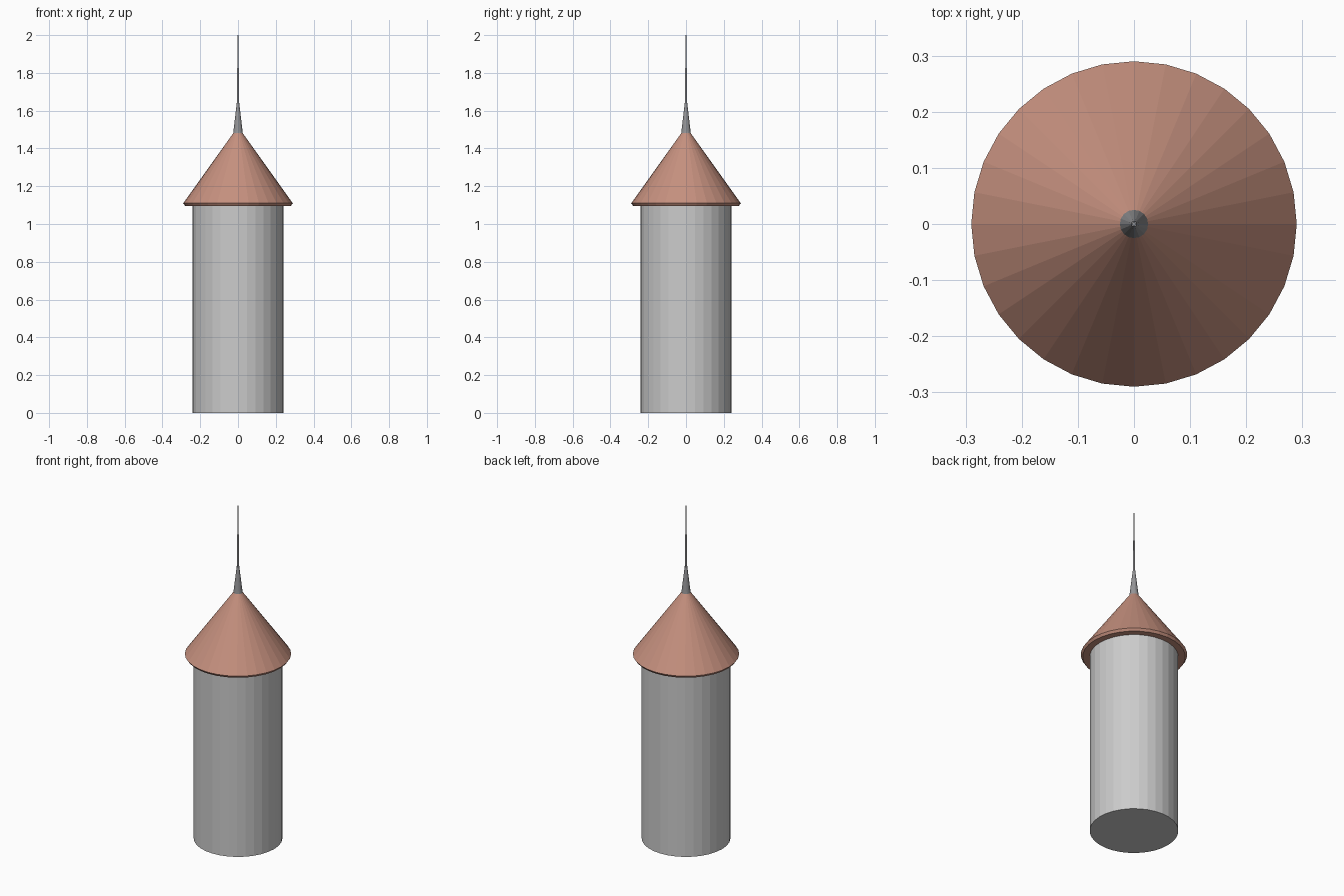
import bpy, bmesh
from math import cos, sin, pi

if "Cube" in bpy.data.objects:
    bpy.data.objects.remove(bpy.data.objects["Cube"])


def material(name, rgb):
    m = bpy.data.materials.new(name)
    m.diffuse_color = (*rgb, 1)
    m.use_nodes = True
    m.node_tree.nodes["Principled BSDF"].inputs["Base Color"].default_value = m.diffuse_color
    return m


def lathe(name, profile, sides, mat=None):
    """Closed solid of revolution about z from (radius, z) points, bottom to top."""
    bm = bmesh.new()
    rings = [[bm.verts.new((r * cos(2 * pi * i / sides), r * sin(2 * pi * i / sides), z))
              for i in range(sides)] for r, z in profile]
    for a, b in zip(rings, rings[1:]):
        for i in range(sides):
            j = (i + 1) % sides
            bm.faces.new((a[i], a[j], b[j], b[i]))
    bm.faces.new(rings[0][::-1])
    bm.faces.new(rings[-1])
    mesh = bpy.data.meshes.new(name)
    bm.to_mesh(mesh)
    bm.free()
    if mat:
        mesh.materials.append(mat)
    ob = bpy.data.objects.new(name, mesh)
    bpy.context.collection.objects.link(ob)
    return ob


tile = material("roof_tile", (0.56, 0.28, 0.21))
iron = material("dark_iron", (0.30, 0.30, 0.31))

# Round tower body
lathe("tower_wall", [(0.242, 0), (0.242, 1.10)], 32)

# Conical roof with a small chamfered eave
lathe("roof", [(0.28, 1.096), (0.29, 1.11), (0.022, 1.485)], 32, tile)

# Spire: tapered foot, rod and thin tip
lathe("spire_foot", [(0.026, 1.475), (0.006, 1.645)], 16, iron)
lathe("spire_rod", [(0.006, 1.64), (0.005, 1.825)], 12, iron)
lathe("spire_tip", [(0.003, 1.82), (0.003, 2.0)], 8, iron)
